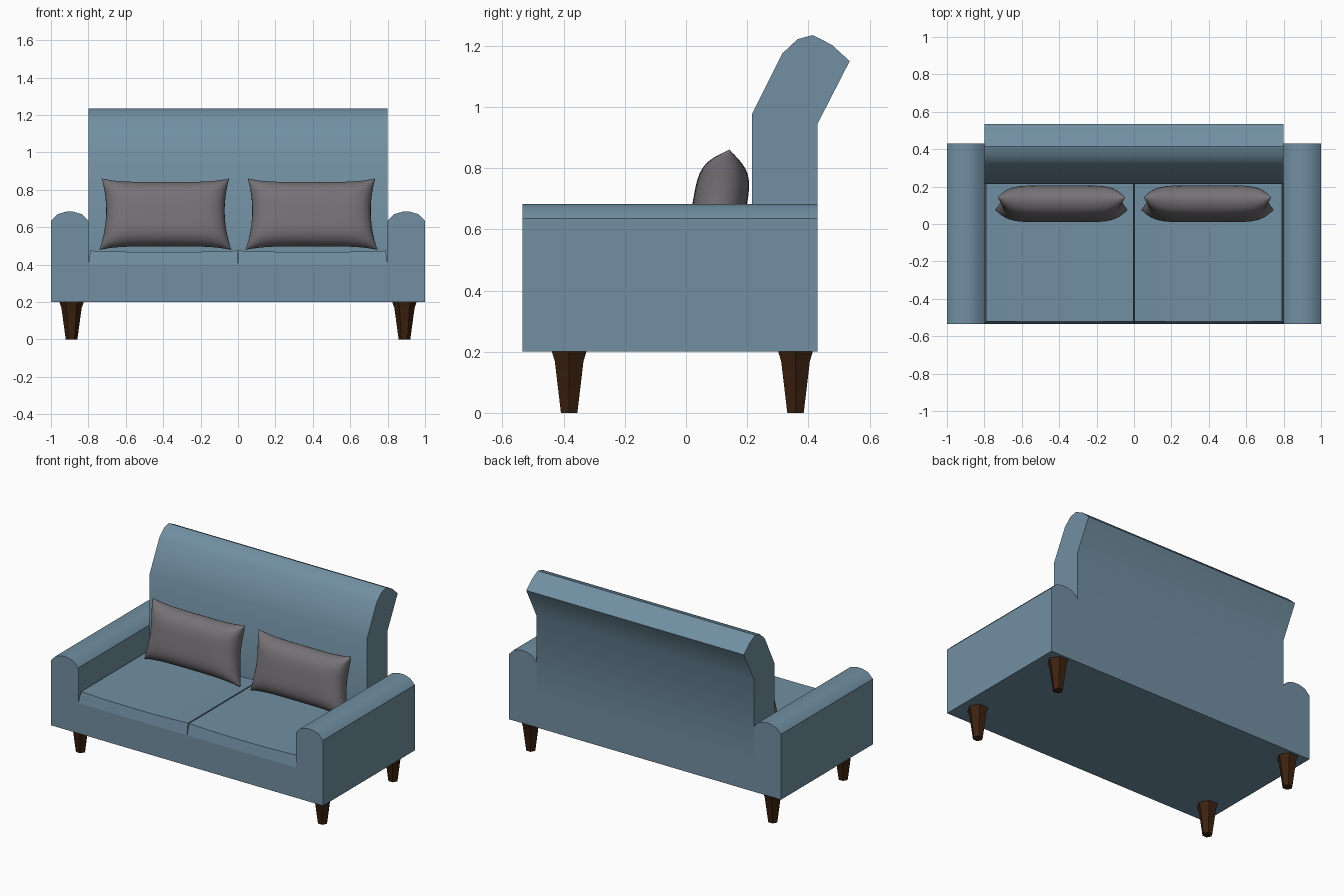
import bpy, bmesh, math
from mathutils import Matrix

if "Cube" in bpy.data.objects:
    bpy.data.objects.remove(bpy.data.objects["Cube"])


def material(name, rgb):
    m = bpy.data.materials.new(name)
    m.diffuse_color = (*rgb, 1)
    m.use_nodes = True
    m.node_tree.nodes["Principled BSDF"].inputs["Base Color"].default_value = m.diffuse_color
    return m


BLUE = material("blue fabric", (0.165, 0.275, 0.36))
GREY = material("grey fabric", (0.18, 0.168, 0.18))
WOOD = material("dark wood", (0.045, 0.016, 0.005))


def finish(name, bm, mat, angle=30):
    bmesh.ops.recalc_face_normals(bm, faces=bm.faces)
    me = bpy.data.meshes.new(name)
    bm.to_mesh(me)
    bm.free()
    me.materials.append(mat)
    me.shade_smooth()
    me.set_sharp_from_angle(angle=math.radians(angle))
    ob = bpy.data.objects.new(name, me)
    bpy.context.collection.objects.link(ob)
    return ob


def loft(rings, caps=True):
    """Skin a list of equal-length closed rings."""
    bm = bmesh.new()
    vs = [[bm.verts.new(p) for p in r] for r in rings]
    n = len(vs[0])
    for a, b in zip(vs, vs[1:]):
        for i in range(n):
            j = (i + 1) % n
            bm.faces.new((a[i], a[j], b[j], b[i]))
    if caps:
        bm.faces.new(vs[0])
        bm.faces.new(vs[-1])
    return bm


# base with both arms, one front profile run from front to back
arm = [(0.8, 0.4), (0.8, 0.635), (0.835, 0.67), (0.88, 0.683),
       (0.92, 0.683), (0.965, 0.67), (1.0, 0.635), (1.0, 0.2)]
outline = arm + [(-x, z) for x, z in reversed(arm)]
finish("base_and_arms", loft([[(x, y, z) for x, z in outline] for y in (-0.535, 0.43)]), BLUE, 35)

# rolled backrest, side profile run across
back = [(0.215, 0.4), (0.215, 0.975), (0.315, 1.175), (0.365, 1.222), (0.415, 1.235),
        (0.477, 1.203), (0.535, 1.15), (0.43, 0.945), (0.43, 0.4)]
finish("backrest", loft([[(x, y, z) for y, z in back] for x in (-0.8, 0.8)]), BLUE)

# two seat cushions with sloped fronts and slightly sagging tops
for side, label in ((-1, "left"), (1, "right")):
    prof = [(0.001, 0.4), (0.8, 0.4)]
    for i in range(9):
        u = 1 - i / 4
        prof.append((0.397 + 0.393 * u, 0.475 - 0.008 * (1 - u * u)))
    rings = [[(side * x, -0.535 + 0.2 * (z - 0.4), z) for x, z in prof],
             [(side * x, 0.215, z) for x, z in prof]]
    finish("seat_cushion_" + label, loft(rings), BLUE)

# pillows: puffed grids with pulled corners, leaning on the backrest
NU, NV = 28, 20
for cx, label in ((-0.388, "left"), (0.393, "right")):
    bm = bmesh.new()
    for s in (-1, 1):
        grid = []
        for i in range(NU + 1):
            u = math.sin(math.pi / 2 * (2 * i / NU - 1))
            col = []
            for j in range(NV + 1):
                v = math.sin(math.pi / 2 * (2 * j / NV - 1))
                x = u * (0.347 - 0.03 * (1 - v * v) - 0.006 * v)
                z = v * (0.194 - 0.02 * (1 - u ** 4))
                puff = max(0, 1 - u ** 6) ** 0.5 * max(0, 1 - v ** 4) ** 0.6
                col.append(bm.verts.new((x, s * 0.088 * puff, z)))
            grid.append(col)
        for i in range(NU):
            for j in range(NV):
                bm.faces.new((grid[i][j], grid[i + 1][j], grid[i + 1][j + 1], grid[i][j + 1]))
    bmesh.ops.remove_doubles(bm, verts=bm.verts, dist=0.0003)
    bm.transform(Matrix.Translation((cx, 0.108, 0.67)) @ Matrix.Rotation(math.radians(-10), 4, 'X'))
    finish("pillow_" + label, bm, GREY, 60)

# six-sided tapered legs with flared tops
for sx, lx in ((-0.89, "left"), (0.89, "right")):
    for sy, ly in ((-0.382, "front"), (0.358, "back")):
        rings = [[(sx + r * math.cos(k * math.pi / 3), sy + r * math.sin(k * math.pi / 3), z)
                  for k in range(6)]
                 for r, z in ((0.031, 0.0), (0.054, 0.168), (0.065, 0.2))]
        finish("leg_%s_%s" % (ly, lx), loft(rings), WOOD)
